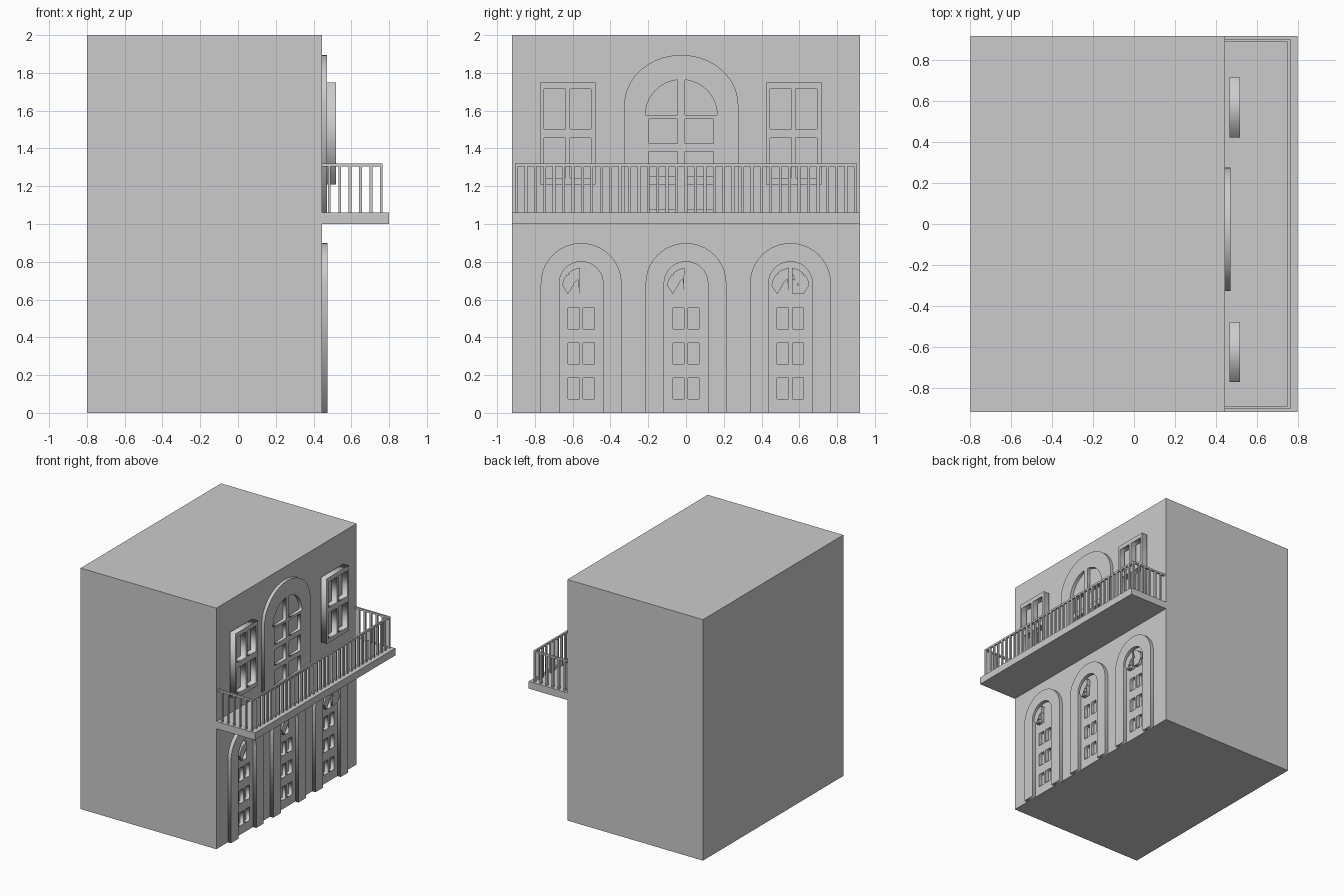
import bpy
import bmesh
from math import sin, cos, pi, radians
from mathutils import Matrix

cube = bpy.data.objects.get("Cube")
if cube:
    bpy.data.objects.remove(cube, do_unlink=True)

plaster = bpy.data.materials.new("grey_plaster")
plaster.use_nodes = True
GREY = (0.6, 0.6, 0.6, 1)
plaster.diffuse_color = GREY
plaster.node_tree.nodes["Principled BSDF"].inputs["Base Color"].default_value = GREY

WALL = 0.445      # x of the facade
HALF = 0.92       # half the facade width
FLOOR = 1.06      # top of the balcony slab


def add_object(name, mesh):
    obj = bpy.data.objects.new(name, mesh)
    bpy.context.collection.objects.link(obj)
    mesh.materials.clear()
    mesh.materials.append(plaster)
    return obj


def add_box(bm, low, high):
    size = [h - l for l, h in zip(low, high)]
    mid = [(h + l) / 2 for l, h in zip(low, high)]
    bmesh.ops.create_cube(bm, size=1, matrix=Matrix.Translation(mid) @ Matrix.Diagonal((*size, 1)))


def boxes(name, extents):
    bm = bmesh.new()
    for low, high in extents:
        add_box(bm, low, high)
    mesh = bpy.data.meshes.new(name)
    bm.to_mesh(mesh)
    bm.free()
    return add_object(name, mesh)


def plate(name, outlines, x0, x1):
    """Slab facing +x from (y, z) outlines; nested outlines become holes."""
    curve = bpy.data.curves.new(name, 'CURVE')
    curve.dimensions = '2D'
    curve.fill_mode = 'BOTH'
    curve.extrude = (x1 - x0) / 2
    for points in outlines:
        spline = curve.splines.new('POLY')
        spline.points.add(len(points) - 1)
        for p, (y, z) in zip(spline.points, points):
            p.co = (y, z, 0, 1)
        spline.use_cyclic_u = True
    temp = bpy.data.objects.new(name + "_curve", curve)
    bpy.context.collection.objects.link(temp)
    bpy.context.view_layer.update()
    graph = bpy.context.evaluated_depsgraph_get()
    mesh = bpy.data.meshes.new_from_object(temp.evaluated_get(graph))
    bpy.data.objects.remove(temp, do_unlink=True)
    mesh.transform(Matrix(((0, 0, 1, (x0 + x1) / 2), (1, 0, 0, 0), (0, 1, 0, 0), (0, 0, 0, 1))))
    bm = bmesh.new()
    bm.from_mesh(mesh)
    bmesh.ops.remove_doubles(bm, verts=bm.verts, dist=0.0001)
    bmesh.ops.recalc_face_normals(bm, faces=bm.faces)
    bm.to_mesh(mesh)
    bm.free()
    mesh.name = name
    return add_object(name, mesh)


def rect(y0, y1, z0, z1):
    return [(y0, z0), (y1, z0), (y1, z1), (y0, z1)]


def arc(y, z, ry, rz, start, end, steps=20):
    angles = [radians(start + (end - start) * i / steps) for i in range(steps + 1)]
    return [(y + ry * cos(a), z + rz * sin(a)) for a in angles]


# Ground floor doors: glazing recessed into the wall, raised arched surrounds
DOORS = (-0.555, 0, 0.553)
SPRING = 0.685
panes = []
for n, y in enumerate(DOORS):
    for row in range(4):
        z = 0.074 + 0.185 * row
        panes += [rect(y - 0.07, y - 0.01, z, z + 0.11), rect(y + 0.01, y + 0.07, z, z + 0.11)]
    for k in range(4):
        a = 45 * k
        panes.append(arc(y, 0.667, 0.1, 0.1, a + 4, a + 41, 5)
                     + arc(y, 0.667, 0.042, 0.042, a + 34, a + 11, 2))
    outer = arc(y, SPRING, 0.214, 0.214, 0, 180)
    inner = arc(y, SPRING, 0.116, 0.116, 180, 0)
    ring = ([(y + 0.214, 0)] + outer + [(y - 0.214, 0), (y - 0.116, 0)]
            + inner + [(y + 0.116, 0)])
    plate(f"door_surround_{n + 1}", [ring], WALL, 0.475)

# Building block with the door glazing cut in
body = boxes("building_block", [((-0.8, -HALF, 0), (WALL, HALF, 2))])
cutter = plate("pane_cutter", panes, WALL - 0.03, WALL + 0.03)
cutter.hide_render = True
cut = body.modifiers.new("glazing", 'BOOLEAN')
cut.operation = 'DIFFERENCE'
cut.solver = 'EXACT'
cut.object = cutter
bpy.context.view_layer.objects.active = body
bpy.ops.object.modifier_apply(modifier=cut.name)
bpy.data.objects.remove(cutter, do_unlink=True)

# Arched balcony door with fanlight halves and three rows of panes
C = -0.025
arch = [(C + 0.302, FLOOR)] + arc(C, 1.63, 0.302, 0.265, 0, 180) + [(C - 0.302, FLOOR)]
fan_right = [(C + 0.02, 1.577)] + arc(C, 1.577, 0.19, 0.187, 0, 84, 12)
fan_left = [(2 * C - y, z) for y, z in fan_right]
glass = [fan_right, fan_left]
for row in range(3):
    z = 1.08 + 0.173 * row
    glass += [rect(C - 0.171, C - 0.02, z, z + 0.13), rect(C + 0.02, C + 0.171, z, z + 0.13)]
plate("balcony_door", [arch] + glass, WALL, 0.472)

# Four pane side windows standing just off the wall
for side, y in (("right", -0.626), ("left", 0.57)):
    holes = [rect(y + dy, y + dy + 0.113, z, z + 0.211)
             for dy in (-0.125, 0.011) for z in (1.244, 1.503)]
    plate(f"window_{side}", [rect(y - 0.147, y + 0.147, 1.21, 1.75)] + holes, 0.468, 0.518)

# Balcony slab and railing
boxes("balcony_slab", [((WALL, -HALF, 1.0), (0.8, HALF, FLOOR))])
T = 0.015
Y0, Y1, FRONT = -0.905, 0.905, 0.766
boxes("handrail", [((FRONT - T, Y0, 1.305), (FRONT, Y1, 1.32)),
                   ((WALL, Y0, 1.305), (FRONT - T, Y0 + T, 1.32)),
                   ((WALL, Y1 - T, 1.305), (FRONT - T, Y1, 1.32))])
bars = []
COUNT = 36
for i in range(COUNT + 1):
    y = Y0 + (Y1 - Y0 - T) * i / COUNT
    bars.append(((FRONT - T, y, FLOOR), (FRONT, y + T, 1.305)))
for i in range(1, 6):
    x = FRONT - T - 0.055 * i
    for y in (Y0, Y1 - T):
        bars.append(((x, y, FLOOR), (x + T, y + T, 1.305)))
boxes("balusters", bars)
